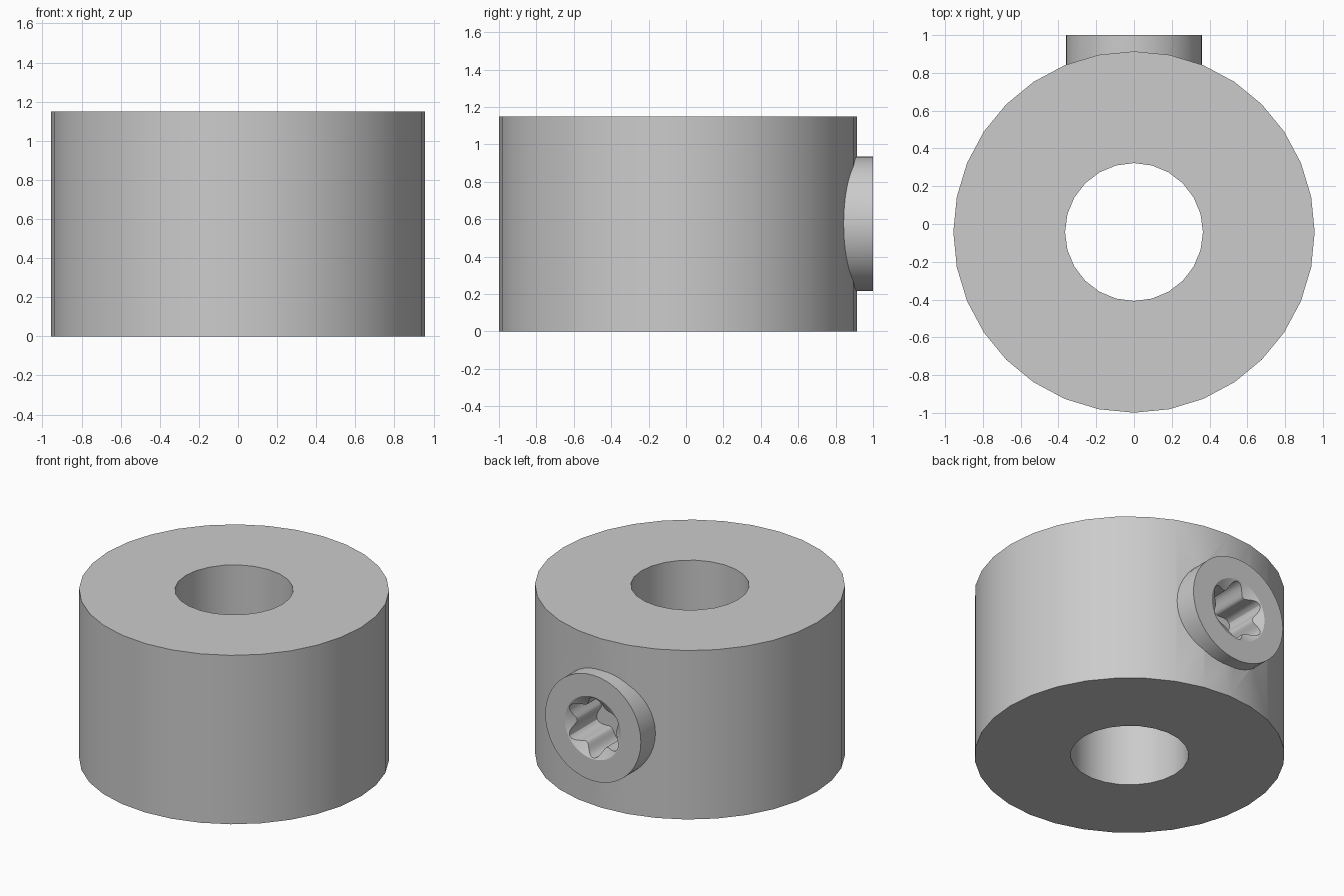
import bpy, bmesh
from math import sin, cos, pi

if "Cube" in bpy.data.objects:
    bpy.data.objects.remove(bpy.data.objects["Cube"])

CY = -0.0425          # collar axis in y
H = 1.15              # collar height
SZ = H / 2            # screw axis height


def circle(r, n, place):
    return [place(r * sin(2 * pi * i / n), r * cos(2 * pi * i / n)) for i in range(n)]


def loft(name, rings, closed=False):
    """Skin a list of equal-length rings; cap the ends, or join last to first."""
    bm = bmesh.new()
    vs = [[bm.verts.new(p) for p in ring] for ring in rings]
    n = len(vs[0])
    pairs = list(zip(vs, vs[1:]))
    if closed:
        pairs.append((vs[-1], vs[0]))
    else:
        bm.faces.new(vs[0])
        bm.faces.new(vs[-1])
    for a, b in pairs:
        for i in range(n):
            j = (i + 1) % n
            bm.faces.new((a[i], a[j], b[j], b[i]))
    bmesh.ops.recalc_face_normals(bm, faces=bm.faces)
    me = bpy.data.meshes.new(name)
    bm.to_mesh(me)
    bm.free()
    ob = bpy.data.objects.new(name, me)
    bpy.context.collection.objects.link(ob)
    return ob


def boolean(ob, tool, op):
    m = ob.modifiers.new(op.lower(), 'BOOLEAN')
    m.object, m.operation, m.solver = tool, op, 'EXACT'
    bpy.context.view_layer.objects.active = ob
    bpy.ops.object.modifier_apply(modifier=m.name)
    bpy.data.objects.remove(tool)


def flat(z):
    return lambda a, b: (a, CY + b, z)


def facing(y):
    return lambda a, b: (a, y, SZ + b)


# Collar body: 32-sided cylinder with a 24-sided bore
collar = loft("shaft_collar", [circle(0.9565, 32, flat(z)) for z in (0, H)])
bore = loft("bore_cutter", [circle(0.365, 24, flat(z)) for z in (-0.2, H + 0.2)])
boolean(collar, bore, 'DIFFERENCE')

# Set screw head standing out of the back
screw = loft("set_screw", [circle(0.36, 48, facing(y)) for y in (0.6, 1.0)])
boolean(collar, screw, 'UNION')

# Six-lobed drive socket with a countersunk rim
N, RIM = 72, 0.212
lip, floor = [], []
for i in range(N):
    t = 2 * pi * i / N
    r = 0.176 + 0.03 * cos(6 * t)
    a, b = r * sin(t), r * cos(t)
    lip.append(facing(1.0 - 0.6 * (RIM - r))(a, b))
    floor.append(facing(0.7)(a, b))
socket = loft("socket_cutter", [circle(RIM, N, facing(1.05)), circle(RIM, N, facing(1.0)),
                                lip, floor])
boolean(collar, socket, 'DIFFERENCE')

# Smooth walls, crisp edges
bpy.ops.object.select_all(action='DESELECT')
collar.select_set(True)
bpy.context.view_layer.objects.active = collar
bpy.ops.object.shade_smooth_by_angle(angle=pi / 6)
